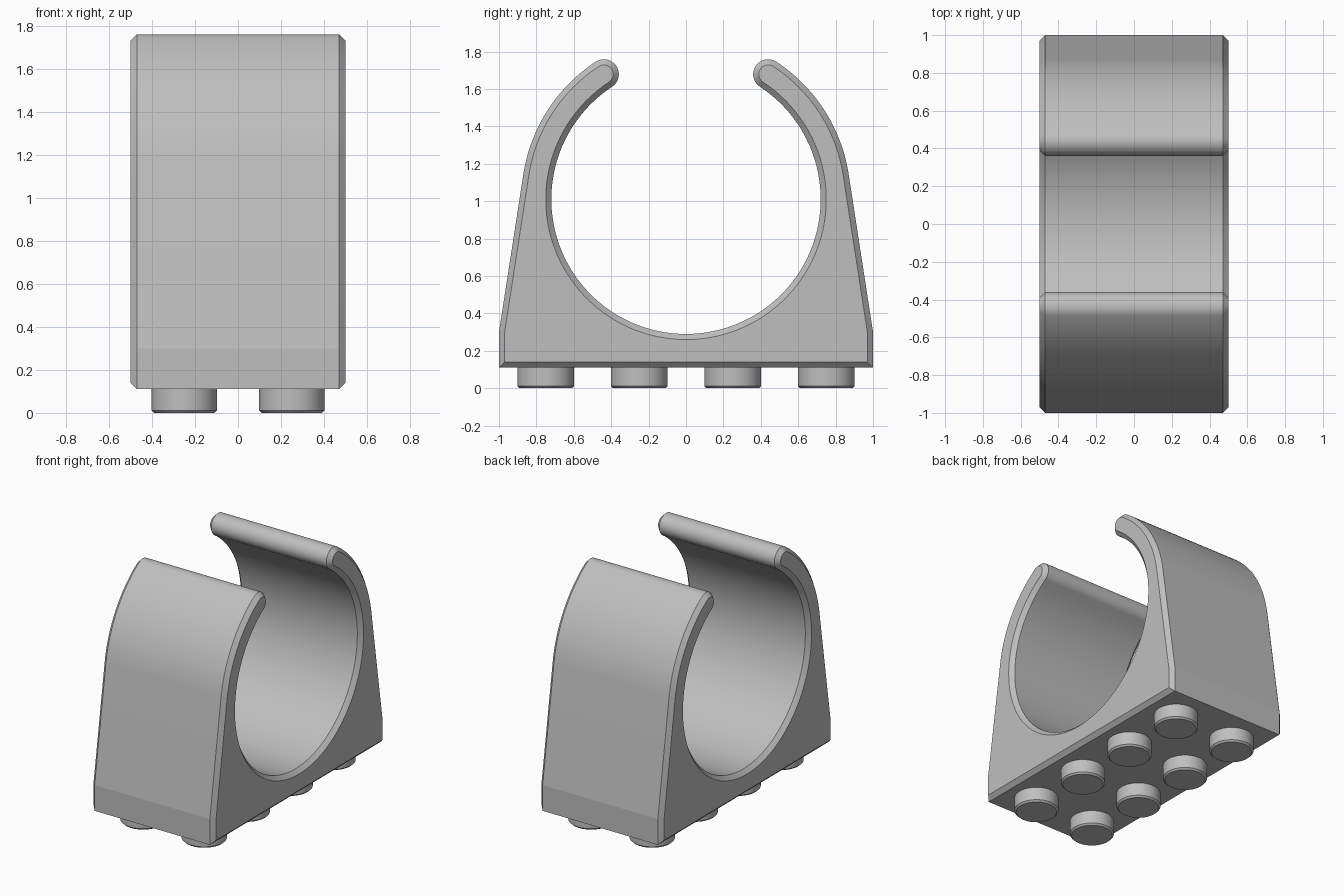
import bpy, bmesh
from math import cos, sin, tan, radians

cube = bpy.data.objects.get("Cube")
if cube:
    bpy.data.objects.remove(cube, do_unlink=True)

grey = bpy.data.materials.new("light_grey")
GREY = (0.52, 0.52, 0.52, 1)
grey.use_nodes = True
grey.diffuse_color = GREY
grey.node_tree.nodes["Principled BSDF"].inputs["Base Color"].default_value = GREY

CENTRE_Z = 1.01   # axis of the round opening
MID_R = 0.80      # centre line of the clip arms
ARM = 0.08        # half the arm thickness
TIP = 56.7        # angle where the arms end
LEAN = 9.3        # slope of the side walls
BASE_Z = 0.11
CHAMFER = 0.03


def arc(cy, cz, r, start, end, steps):
    angles = [radians(start + (end - start) * i / steps) for i in range(steps + 1)]
    return [(cy + r * cos(a), cz + r * sin(a)) for a in angles]


def clip_profile(inset):
    """Closed side outline of the clip, shrunk evenly by inset."""
    wall = (1 - inset, 0.3 - inset * tan(radians(LEAN / 2)))
    outer = arc(0, CENTRE_Z, MID_R + ARM - inset, LEAN, TIP, 24)
    tip_y, tip_z = MID_R * cos(radians(TIP)), CENTRE_Z + MID_R * sin(radians(TIP))
    tip = arc(tip_y, tip_z, ARM - inset, TIP, TIP + 180, 24)
    inner = arc(0, CENTRE_Z, MID_R - ARM + inset, TIP, -90, 48)
    half = [(1 - inset, BASE_Z + inset), wall] + outer + tip[1:] + inner[1:]
    # mirror the half, sharing the lowest point of the opening
    return half + [(-y, z) for y, z in reversed(half[:-1])]


def finish(bm, name, angle):
    bmesh.ops.recalc_face_normals(bm, faces=bm.faces)
    mesh = bpy.data.meshes.new(name)
    bm.to_mesh(mesh)
    bm.free()
    mesh.materials.append(grey)
    obj = bpy.data.objects.new(name, mesh)
    bpy.context.collection.objects.link(obj)
    bpy.ops.object.select_all(action='DESELECT')
    obj.select_set(True)
    bpy.context.view_layer.objects.active = obj
    bpy.ops.object.shade_smooth_by_angle(angle=radians(angle))
    return obj


# Clip body: outline swept across x with chamfered rims
bm = bmesh.new()
rings = []
for x, inset in ((-0.5, CHAMFER), (-0.47, 0), (0.47, 0), (0.5, CHAMFER)):
    rings.append([bm.verts.new((x, y, z)) for y, z in clip_profile(inset)])
for a, b in zip(rings, rings[1:]):
    for i in range(len(a)):
        j = (i + 1) % len(a)
        bm.faces.new((a[i], a[j], b[j], b[i]))
bm.faces.new(rings[0])
bm.faces.new(rings[-1])
finish(bm, "clip_body", 8.5)

# Round feet under the base, two columns of four
for col, x in enumerate((-0.25, 0.25)):
    for row, y in enumerate((-0.75, -0.25, 0.25, 0.75)):
        bm = bmesh.new()
        bmesh.ops.create_cone(bm, cap_ends=True, segments=48, radius1=0.152,
                              radius2=0.152, depth=0.14)
        bmesh.ops.translate(bm, verts=bm.verts, vec=(x, y, 0.07))
        rim = [e for e in bm.edges if all(v.co.z < 0.01 for v in e.verts)]
        bmesh.ops.bevel(bm, geom=rim, offset=0.012, segments=1, affect='EDGES')
        finish(bm, f"foot_{col + 1}_{row + 1}", 30)
